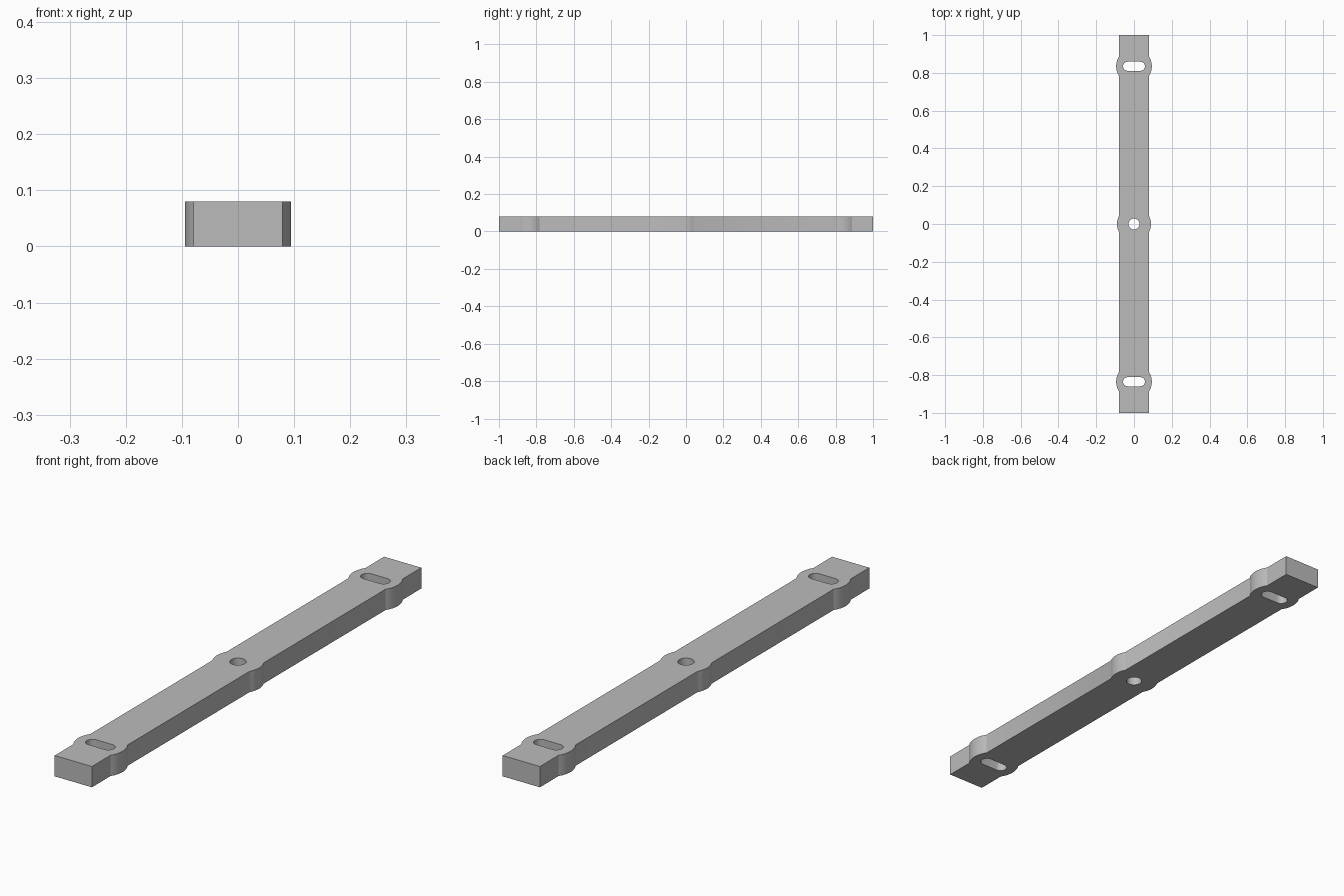
import bpy
import bmesh
from math import asin, cos, sin, pi

cube = bpy.data.objects.get("Cube")
if cube:
    bpy.data.objects.remove(cube, do_unlink=True)

HALF_W, HALF_L, HEIGHT = 0.079, 1.0, 0.08
SLOT_Y = 0.835
BOSSES = [(-SLOT_Y, 0.0945), (0, 0.09), (SLOT_Y, 0.0945)]


def arc(cx, cy, r, start, end, steps):
    """Points along a circular arc."""
    angles = [start + (end - start) * i / steps for i in range(steps + 1)]
    return [(cx + r * cos(a), cy + r * sin(a)) for a in angles]


def slot(cy, half_length, r):
    """Rounded slot running across the bar."""
    dx = half_length - r
    return (arc(dx, cy, r, -pi / 2, pi / 2, 16)
            + arc(-dx, cy, r, pi / 2, 3 * pi / 2, 16))


# Bar outline: one long side with three bulges, then the same turned half round
side = [(HALF_W, -HALF_L)]
for cy, r in BOSSES:
    a = asin((r * r - HALF_W * HALF_W) ** 0.5 / r)
    side += arc(0, cy, r, -a, a, 12)
side.append((HALF_W, HALF_L))
outline = side + [(-x, -y) for x, y in side]

# Centre hole and the two end slots
centre_hole = arc(0, 0, 0.029, 0, 2 * pi, 32)[:-1]
loops = [outline, centre_hole, slot(SLOT_Y, 0.058, 0.024), slot(-SLOT_Y, 0.058, 0.024)]

# Filled flat profile, extruded to the bar's thickness
curve = bpy.data.curves.new("bar_profile", "CURVE")
curve.dimensions = "2D"
curve.fill_mode = "BOTH"
curve.extrude = HEIGHT / 2
for loop in loops:
    spline = curve.splines.new("POLY")
    spline.points.add(len(loop) - 1)
    for point, (x, y) in zip(spline.points, loop):
        point.co = (x, y, HEIGHT / 2, 1)
    spline.use_cyclic_u = True
bar = bpy.data.objects.new("mounting_bar", curve)
bpy.context.collection.objects.link(bar)

bpy.ops.object.select_all(action="DESELECT")
bar.select_set(True)
bpy.context.view_layer.objects.active = bar
bpy.ops.object.convert(target="MESH")
bar = bpy.context.object
bar.name = "mounting_bar"

# Weld caps to walls and stand the bar on the ground
bm = bmesh.new()
bm.from_mesh(bar.data)
bmesh.ops.remove_doubles(bm, verts=bm.verts, dist=0.0002)
bmesh.ops.recalc_face_normals(bm, faces=bm.faces)
low = min(v.co.z for v in bm.verts)
bmesh.ops.translate(bm, verts=bm.verts, vec=(0, 0, -low))
bm.to_mesh(bar.data)
bm.free()
bpy.ops.object.shade_smooth_by_angle()

# Plain grey finish
grey = bpy.data.materials.new("grey")
grey.use_nodes = True
colour = (0.5, 0.5, 0.5, 1)
grey.diffuse_color = colour
grey.node_tree.nodes["Principled BSDF"].inputs["Base Color"].default_value = colour
bar.data.materials.clear()
bar.data.materials.append(grey)
